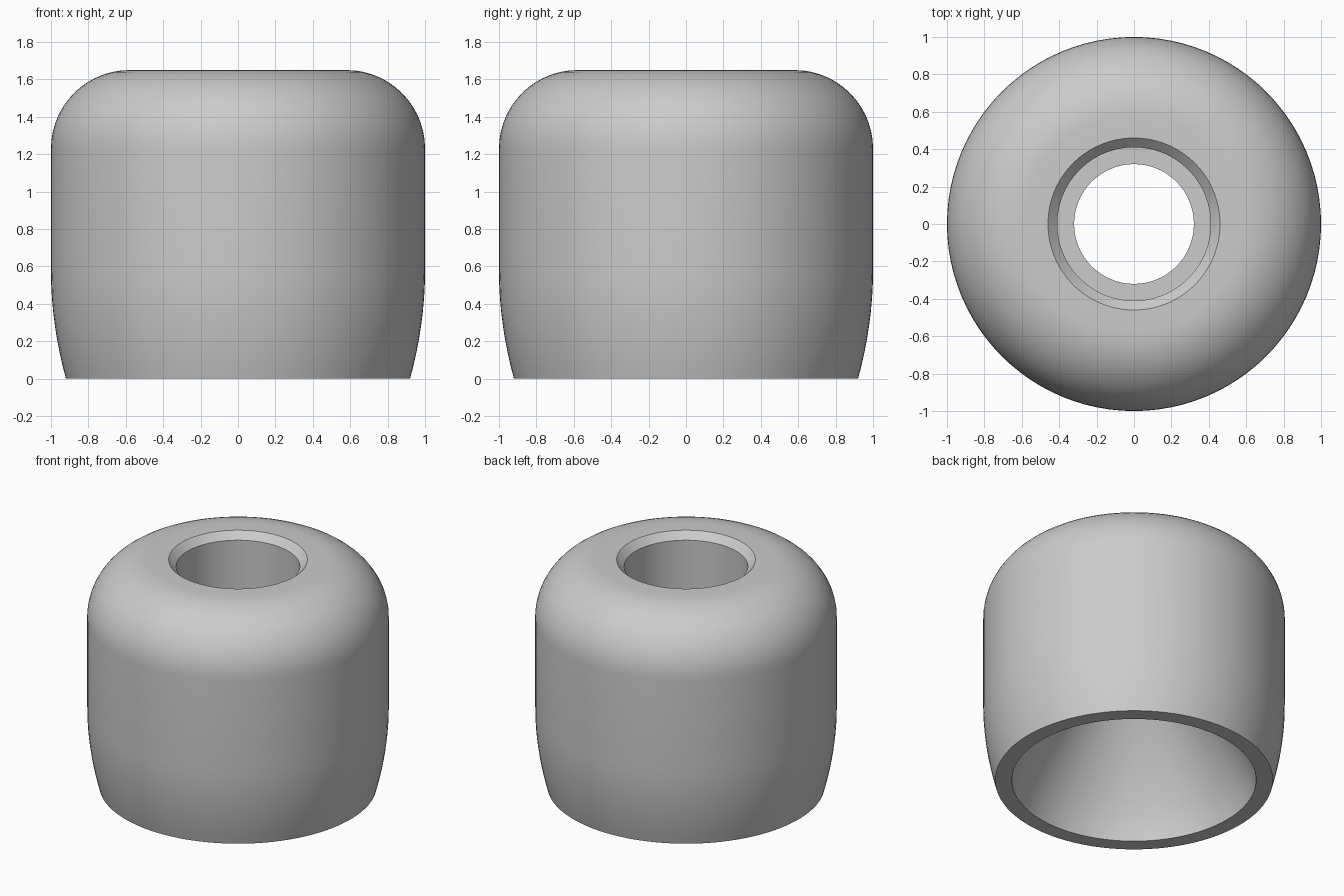
import bpy, bmesh, math

cube = bpy.data.objects.get("Cube")
if cube:
    bpy.data.objects.remove(cube, do_unlink=True)

HEIGHT = 1.65
SEGMENTS = 96


def steps(count):
    return [i / count for i in range(count + 1)]


# Outer wall: tapered skirt, straight side, rounded shoulder
taper, round_r = 0.58, 0.42
skirt = [(1 - 0.08 * (1 - t) ** 2, taper * t) for t in steps(8)]
shoulder = [(1 - round_r + round_r * math.cos(t * math.pi / 2),
             HEIGHT - round_r + round_r * math.sin(t * math.pi / 2)) for t in steps(14)]

# Chamfered bore with an inner seat and a through hole
bore = [(0.46, HEIGHT), (0.41, HEIGHT - 0.05), (0.41, 1.0), (0.32, 1.0)]

# Hollow underside, narrowing upward to the through hole
cavity = [(0.32 + 0.49 * (1 - t ** 1.4), 0.82 * t) for t in reversed(steps(10))]

profile = skirt + shoulder + bore + cavity

# Revolve the closed profile around z
bm = bmesh.new()
verts = [bm.verts.new((r, 0, z)) for r, z in profile]
edges = [bm.edges.new((v, verts[(i + 1) % len(verts)])) for i, v in enumerate(verts)]
bmesh.ops.spin(bm, geom=verts + edges, cent=(0, 0, 0), axis=(0, 0, 1),
               angle=2 * math.pi, steps=SEGMENTS, use_merge=True)
bmesh.ops.remove_doubles(bm, verts=bm.verts, dist=0.0001)
bmesh.ops.recalc_face_normals(bm, faces=bm.faces)
mesh = bpy.data.meshes.new("hollow_cap")
bm.to_mesh(mesh)
bm.free()

cap = bpy.data.objects.new("hollow_cap", mesh)
bpy.context.collection.objects.link(cap)

# Plain grey finish
grey = bpy.data.materials.new("light_grey")
grey.use_nodes = True
colour = (0.6, 0.6, 0.6, 1)
grey.diffuse_color = colour
grey.node_tree.nodes["Principled BSDF"].inputs["Base Color"].default_value = colour
mesh.materials.append(grey)

# Smooth curves, crisp rims
bpy.ops.object.select_all(action="DESELECT")
cap.select_set(True)
bpy.context.view_layer.objects.active = cap
bpy.ops.object.shade_smooth_by_angle(angle=math.radians(30))
